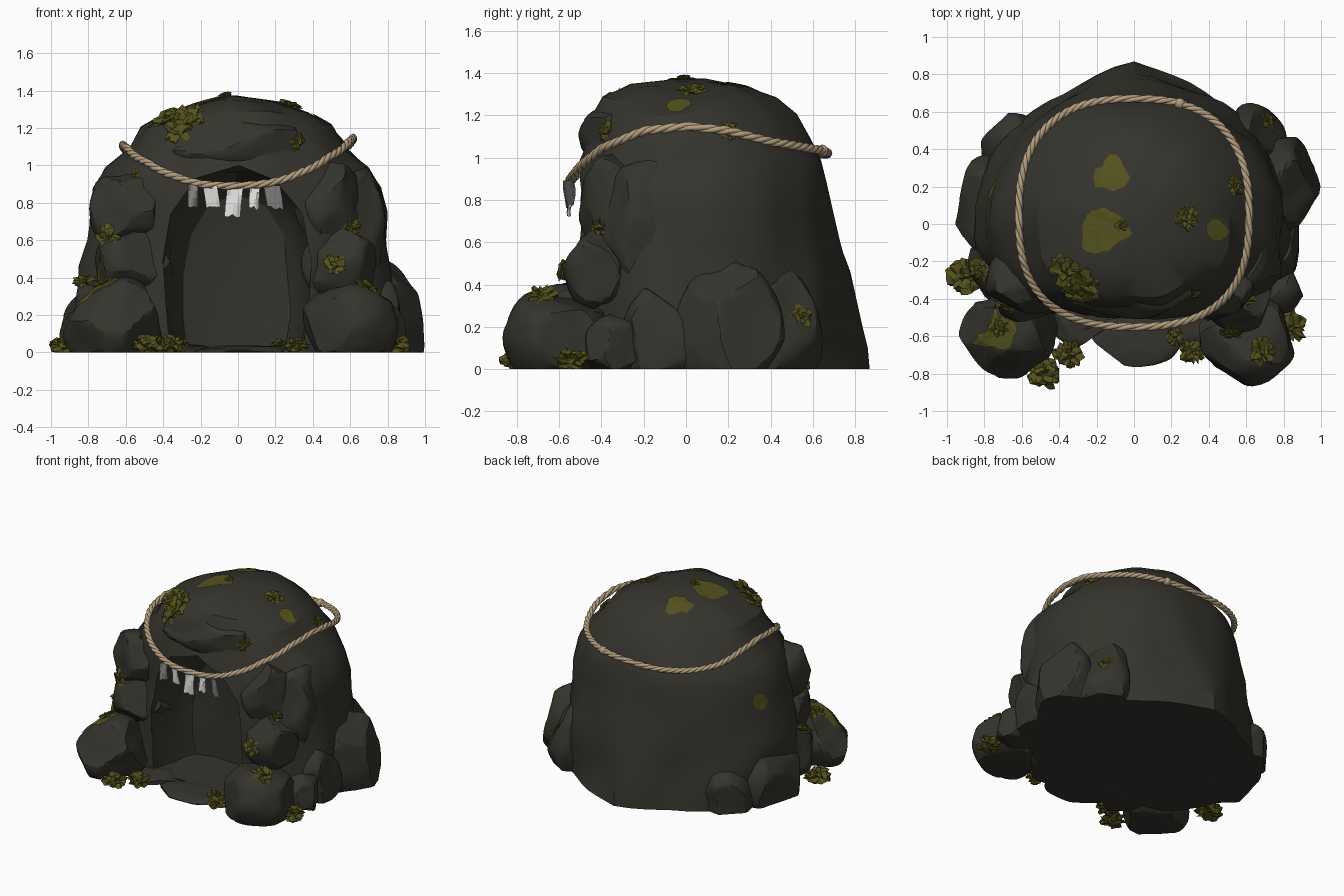
import bpy, bmesh, math, random
from mathutils import Vector, Matrix, noise

random.seed(7)
if "Cube" in bpy.data.objects:
    bpy.data.objects.remove(bpy.data.objects["Cube"])


def material(name, rgb):
    m = bpy.data.materials.new(name)
    m.use_nodes = True
    m.diffuse_color = (*rgb, 1)
    m.node_tree.nodes["Principled BSDF"].inputs["Base Color"].default_value = (*rgb, 1)
    return m


STONE = material("dark stone", (0.035, 0.034, 0.026))
MOSS = material("olive moss", (0.088, 0.084, 0.013))
ROPE = material("tan rope", (0.45, 0.34, 0.21))
CLOTH = material("pale cloth", (0.75, 0.75, 0.73))
WORN = material("worn grey cloth", (0.22, 0.22, 0.21))


def select(ob):
    bpy.ops.object.select_all(action='DESELECT')
    ob.select_set(True)
    bpy.context.view_layer.objects.active = ob


def finish(name, bm, mat, smooth=None):
    bmesh.ops.recalc_face_normals(bm, faces=bm.faces)
    me = bpy.data.meshes.new(name)
    bm.to_mesh(me)
    bm.free()
    me.materials.append(mat)
    ob = bpy.data.objects.new(name, me)
    bpy.context.collection.objects.link(ob)
    if smooth:
        select(ob)
        bpy.ops.object.shade_smooth_by_angle(angle=math.radians(smooth))
    return ob


def skin(bm, loops):
    # Join closed loops of vertices and cap both ends
    for a, b in zip(loops, loops[1:]):
        for i in range(len(a)):
            j = (i + 1) % len(a)
            bm.faces.new((a[i], a[j], b[j], b[i]))
    bm.faces.new(loops[0])
    bm.faces.new(loops[-1])


def lerp_table(table, t):
    # Linear lookup in rows of (key, value)
    for (a, va), (b, vb) in zip(table, table[1:]):
        if t <= b:
            return va + (vb - va) * max(0, t - a) / (b - a)
    return table[-1][1]


def power(v, e):
    return math.copysign(abs(v) ** e, v)


# Main mound: rings of height, half width, front and back
RINGS = [(0, .85, -.54, .78), (.1, .86, -.55, .77), (.22, .86, -.55, .755), (.34, .85, -.55, .74),
         (.46, .83, -.55, .73), (.6, .81, -.54, .715), (.75, .79, -.53, .7), (.88, .76, -.52, .68),
         (.99, .71, -.51, .65), (1.09, .59, -.49, .6), (1.2, .51, -.46, .53), (1.28, .38, -.4, .43),
         (1.34, .23, -.27, .3), (1.37, .09, -.1, .1)]
SEGMENTS = 56
bm = bmesh.new()
loops = []
for z, rx, front, back in RINGS:
    ring = []
    for i in range(SEGMENTS):
        a = math.tau * i / SEGMENTS
        c, s = math.cos(a), math.sin(a)
        if s > 0:  # pointed ridge at the back
            p = Vector((rx * power(c, .96), back * power(s, .98), z))
            p.y += .1 * max(0, 1 - abs(p.x) / .35) * max(0, 1 - z / .9)
        else:
            p = Vector((rx * power(c, .88), -front * power(s, .9), z))
        bump = .06 * (noise.voronoi(p * 2.6)[0][0] - .35) + .035 * noise.noise(p * 4)
        p -= Vector((p.x, p.y, 0)).normalized() * bump * (1 if s < .2 else .7)
        if z > 1:
            p.z += .02 * noise.noise(p * 5)
        ring.append(bm.verts.new(p))
    loops.append(ring)
skin(bm, loops)
mound = finish("cave_mound", bm, STONE)

# Arched hollow cut from the front, rounding off inwards
bm = bmesh.new()
arch = [(-.37, .03), (0, .03), (.36, .03), (.38, .25), (.38, .5), (.34, .75), (.22, .93), (0, 1.01),
        (-.22, .94), (-.36, .75), (-.4, .5), (-.4, .25)]
layers = []
for y, k in ((-1, 1), (-.44, .98), (-.3, .92), (-.19, .85), (-.12, .72), (-.08, .4)):
    layers.append([bm.verts.new((x * k + .03 * noise.noise((x * 9, y * 9, z * 9)),
                                 y + .03 * noise.noise((x * 5, 3, z * 5)),
                                 .03 + (z - .03) * (k * .6 + .4))) for x, z in arch])
skin(bm, layers)
cutter = finish("hollow_cutter", bm, STONE)
cutter.hide_render = True
cut = mound.modifiers.new("hollow", 'BOOLEAN')
cut.object = cutter
cut.solver = 'EXACT'
select(mound)
bpy.ops.object.modifier_apply(modifier=cut.name)
bpy.data.objects.remove(cutter)
bpy.ops.object.shade_smooth_by_angle(angle=math.radians(28))


# Chipped stones
def rock(name, centre, size, chips=13):
    bm = bmesh.new()
    bmesh.ops.create_icosphere(bm, subdivisions=4, radius=1.12)
    for _ in range(chips):
        n = Vector([random.gauss(0, 1) for _ in range(3)]).normalized()
        d = random.uniform(.78, .95)
        for v in bm.verts:
            v.co -= n * max(0, v.co.dot(n) - d)
    for v in bm.verts:
        v.co *= 1 + .05 * noise.noise(v.co * 2 + Vector(centre) * 9)
        v.co = Vector([c + k * s for c, k, s in zip(centre, v.co, size)])
        v.co.z = max(0, v.co.z)
    finish(name, bm, STONE, 24)


ROCKS = {
    "front_boulder_right": ((-.66, -.58, .15), (.25, .23, .23)),
    "front_boulder_left": ((.59, -.61, .15), (.25, .23, .23)),
    "doorstep_slab": ((0, -.58, .0), (.25, .17, .045)),
    "doorstep_stone_right": ((-.3, -.52, .0), (.16, .13, .05)),
    "doorstep_stone_left": ((.3, -.52, .0), (.15, .13, .05)),
    "side_rock_left": ((.81, .2, .14), (.18, .24, .33)),
    "back_rock_left": ((.62, .42, .1), (.18, .2, .36)),
    "side_stone_left": ((.77, -.34, .1), (.13, .14, .14)),
    "side_block_left": ((.77, -.12, .12), (.13, .17, .26)),
    "side_rock_right": ((-.78, .07, .1), (.17, .27, .28)),
    "back_rock_right": ((-.63, .42, .06), (.17, .2, .22)),
    "side_stone_right": ((-.74, -.23, .22), (.15, .18, .19)),
    "pillar_right_lower": ((-.56, -.35, .46), (.2, .16, .19)),
    "pillar_right_upper": ((-.58, -.31, .77), (.19, .18, .23)),
    "pillar_left_lower": ((.55, -.4, .47), (.19, .16, .19)),
    "pillar_left_upper": ((.49, -.34, .79), (.17, .17, .22)),
    "pillar_left_outer": ((.64, -.18, .6), (.15, .22, .36)),
    "brow": ((.02, -.34, 1.1), (.36, .15, .13)),
}
for name, (centre, size) in ROCKS.items():
    rock(name, centre, size)


# Moss placed on the stone surface
DOWN, BACK, RIGHTWARD = Vector((0, 0, -1)), Vector((0, 1, 0)), Vector((1, 0, 0))


def land(origin, direction):
    deps = bpy.context.evaluated_depsgraph_get()
    hit, point, normal, *_ = bpy.context.scene.ray_cast(deps, Vector(origin), direction)
    return (point, normal) if hit else None


def moss_patch(name, origin, direction, r):
    bm = bmesh.new()
    bmesh.ops.create_circle(bm, cap_ends=True, segments=11, radius=r)
    bmesh.ops.poke(bm, faces=bm.faces)
    bmesh.ops.subdivide_edges(bm, edges=bm.edges, cuts=3, use_grid_fill=True)
    turn = direction.to_track_quat('Z', 'Y').to_matrix()
    stray = []
    for v in bm.verts:
        v.co *= 1 + .5 * noise.noise(v.co * 12 + Vector(origin) * 9)
        found = land(Vector(origin) + turn @ v.co, direction)
        if found and -found[1].dot(direction) > .5:
            v.co = found[0] + found[1] * .007
        else:
            stray.append(v)
    bmesh.ops.delete(bm, geom=stray, context='VERTS')
    finish(name, bm, MOSS)


def moss_clump(name, point, normal, r, flat=.42):
    bm = bmesh.new()
    bmesh.ops.create_icosphere(bm, subdivisions=3, radius=r)
    turn = normal.to_track_quat('Z', 'Y').to_matrix()
    for v in bm.verts:
        v.co *= random.uniform(.5, 1.35)
        v.co.z *= flat
        v.co = point + turn @ v.co
        v.co.z = max(0, v.co.z)
    finish(name, bm, MOSS)


for i, (x, y, r) in enumerate([(-.13, .26, .095), (-.16, -.03, .11), (.45, -.03, .06), (-.75, -.54, .14)]):
    moss_patch(f"moss_patch_{i}", (x, y, 3), DOWN, r)
moss_patch("moss_patch_side", (-3, .17, .72), RIGHTWARD, .06)

spots = [(land((x, y, 3), DOWN), r) for x, y, r in
         [(-.37, -.25, .08), (-.27, -.33, .09), (.28, .03, .06), (.54, .2, .05), (-.07, -.01, .03),
          (.69, -.68, .07), (-.82, -.24, .06)]]
spots += [(land((x, -3, z), BACK), r) for x, z, r in
          [(-.32, 1.19, .07), (.32, 1.12, .05), (-.7, .61, .065), (.52, .47, .055), (-.72, .37, .05),
           (.6, .66, .05), (-.55, .95, .025)]]
spots.append((land((3, .55, .25), -RIGHTWARD), .05))
for i, (found, r) in enumerate(spots):
    if found:
        moss_clump(f"moss_clump_{i}", *found, r)
for i, (x, y, r) in enumerate([(-.91, -.28, .08), (-.48, -.8, .075), (-.35, -.7, .07),
                               (.84, -.55, .075), (.31, -.68, .06), (.22, -.6, .04)]):
    moss_clump(f"ground_moss_{i}", Vector((x, y, .04)), -DOWN, r, .65)

# Twisted rope around the top
ROPE_Z = [(-.56, .88), (-.5, .95), (-.4, 1.03), (-.2, 1.11), (0, 1.13), (.2, 1.11), (.4, 1.06), (.68, 1.02)]


def rope_point(a):
    s = math.sin(a)
    x, y = .615 * power(math.cos(a), .8), .06 + .61 * power(s, .72 if s < 0 else .82)
    return Vector((x, y, lerp_table(ROPE_Z, y) + .03 * x))


STEPS = 360
for strand in range(3):
    curve = bpy.data.curves.new("rope_strand", 'CURVE')
    curve.dimensions = '3D'
    curve.bevel_depth = .0135
    curve.bevel_resolution = 2
    line = curve.splines.new('POLY')
    line.points.add(STEPS - 1)
    line.use_cyclic_u = True
    for i, pt in enumerate(line.points):
        a = math.tau * i / STEPS
        p = rope_point(a)
        twist = 24 * a + strand * math.tau / 3
        out = Vector((p.x, p.y, 0)).normalized()
        p += .009 * (out * math.cos(twist) - DOWN * math.sin(twist))
        pt.co = (*p, 1)
    line.use_smooth = True
    curve.materials.append(ROPE)
    ob = bpy.data.objects.new(f"rope_strand_{strand}", curve)
    bpy.context.collection.objects.link(ob)
    select(ob)
    bpy.ops.object.convert(target='MESH')

bm = bmesh.new()
bmesh.ops.create_icosphere(bm, subdivisions=2, radius=.03, matrix=Matrix.Translation(rope_point(1.25)))
finish("rope_knot", bm, ROPE, 40)

# Ragged cloth strips hanging from the front of the rope
for i, (x, w, drop, yaw, mat) in enumerate([(-.24, .06, .11, .5, WORN), (-.15, .08, .11, -.3, CLOTH),
                                            (-.015, .085, .14, 0, CLOTH), (.09, .055, .1, .2, CLOTH),
                                            (.18, .095, .11, -.4, WORN)]):
    bm = bmesh.new()
    top = Vector((x, -.555, .885 + .25 * x * x))
    rows = []
    for row in range(4):
        t = row / 3
        rows.append([bm.verts.new(top + Vector((
            math.cos(yaw) * w * (k / 4 - .5) + .02 * t * math.sin(i * 2),
            math.sin(yaw) * w * (k / 4 - .5) + .01 * math.sin(k + row),
            -drop * t - (random.uniform(0, .03) if row == 3 else 0)))) for k in range(5)])
    for a, b in zip(rows, rows[1:]):
        for k in range(4):
            bm.faces.new((a[k], a[k + 1], b[k + 1], b[k]))
    strip = finish(f"cloth_strip_{i}", bm, mat)
    strip.modifiers.new("thickness", 'SOLIDIFY').thickness = .005
